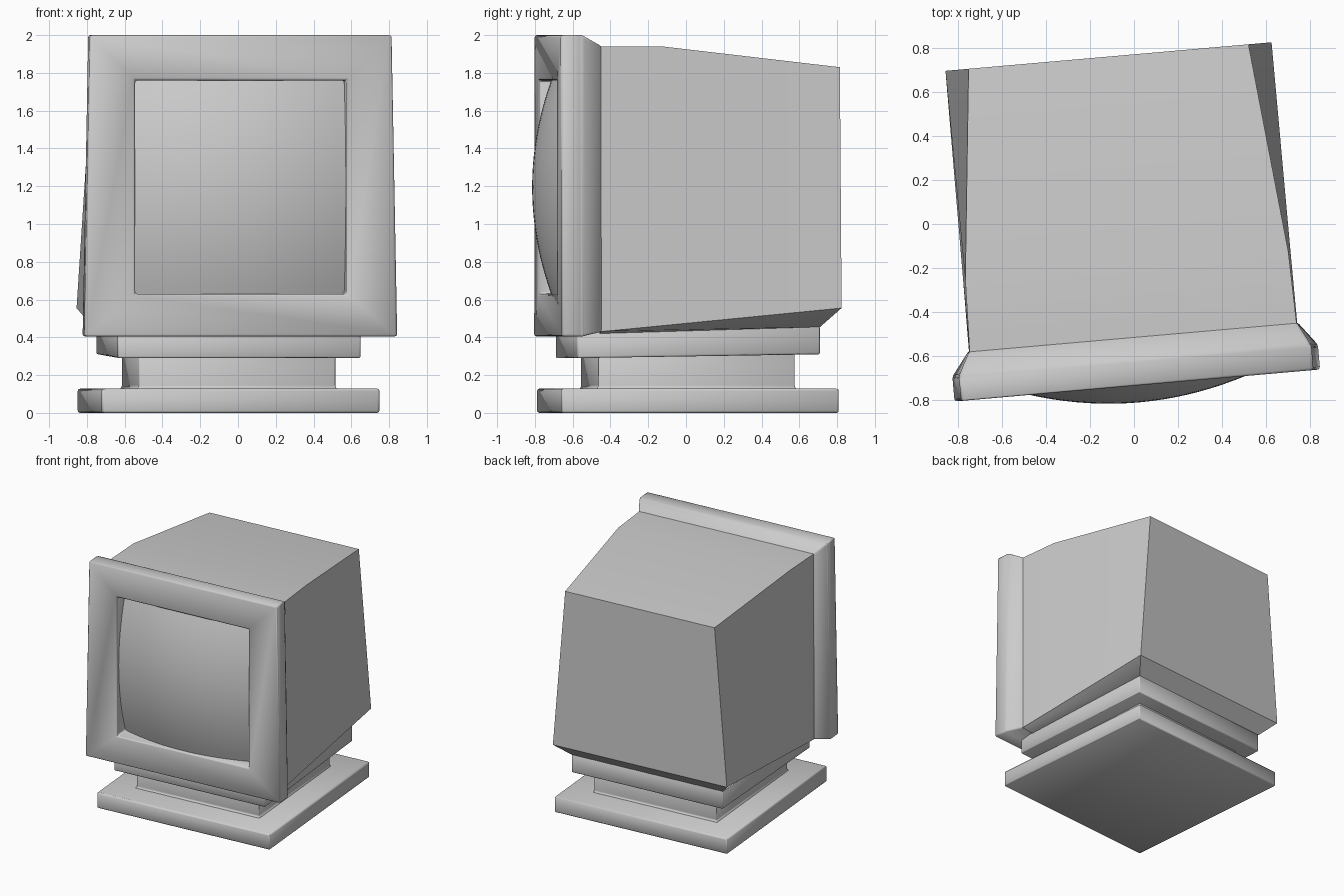
import bpy, bmesh, math
from mathutils import Matrix

cube = bpy.data.objects.get("Cube")
if cube:
    bpy.data.objects.remove(cube, do_unlink=True)

# Single casing colour
grey = bpy.data.materials.new("casing_grey")
grey.use_nodes = True
colour = (0.6, 0.6, 0.6, 1)
grey.diffuse_color = colour
grey.node_tree.nodes["Principled BSDF"].inputs["Base Color"].default_value = colour

# The whole unit is turned slightly about the vertical
TURN = Matrix.Translation((-0.05, 0.01, 0)) @ Matrix.Rotation(math.radians(5), 4, "Z")


def finish(name, bm, bevel=0.0):
    bmesh.ops.recalc_face_normals(bm, faces=bm.faces)
    mesh = bpy.data.meshes.new(name)
    bm.to_mesh(mesh)
    bm.free()
    mesh.materials.append(grey)
    ob = bpy.data.objects.new(name, mesh)
    bpy.context.collection.objects.link(ob)
    ob.matrix_world = TURN
    bpy.ops.object.select_all(action="DESELECT")
    ob.select_set(True)
    bpy.context.view_layer.objects.active = ob
    if bevel:
        mod = ob.modifiers.new("soft_edges", "BEVEL")
        mod.width, mod.segments = bevel, 3
        mod.limit_method, mod.angle_limit = "ANGLE", math.radians(25)
        mod.harden_normals = True
        bpy.ops.object.modifier_apply(modifier=mod.name)
    bpy.ops.object.shade_smooth_by_angle(angle=math.radians(32))
    return ob


def loft(name, rings, bevel=0.0):
    """Joins four-cornered rings of (x, y, z) and caps both ends."""
    bm = bmesh.new()
    loops = [[bm.verts.new(p) for p in ring] for ring in rings]
    for a, b in zip(loops, loops[1:]):
        for i in range(4):
            j = (i + 1) % 4
            bm.faces.new((a[i], a[j], b[j], b[i]))
    bm.faces.new(loops[0])
    bm.faces.new(loops[-1])
    return finish(name, bm, bevel)


def upright(y, low_half, top_half, low, top, back_lean=0.0):
    return [(-low_half, y, low), (low_half, y, low),
            (top_half, y + back_lean, top), (-top_half, y + back_lean, top)]


def slab(half, z_front, z_back):
    return [(-half, -half, z_front), (half, -half, z_front),
            (half, half, z_back), (-half, half, z_back)]


# Stand
loft("base_plate", [slab(0.738, 0, 0), slab(0.738, 0.128, 0.128)], 0.012)
loft("swivel_neck", [slab(0.535, 0.12, 0.12), slab(0.522, 0.14, 0.14),
                     slab(0.522, 0.32, 0.32)], 0.006)
loft("tilt_tray", [slab(0.646, 0.29, 0.31), slab(0.646, 0.425, 0.46)], 0.01)

# Screen surround with a recessed opening and a stepped rear edge
loft("bezel", [upright(-0.6, 0.56, 0.56, 0.63, 1.76),
               upright(-0.745, 0.56, 0.56, 0.63, 1.76),
               upright(-0.745, 0.832, 0.802, 0.405, 2.0),
               upright(-0.632, 0.832, 0.802, 0.405, 2.0),
               upright(-0.522, 0.748, 0.745, 0.43, 1.94)], 0.012)

# Rear housing, narrowing upward at the back
loft("rear_housing", [upright(-0.53, 0.747, 0.744, 0.43, 1.94),
                      upright(-0.2, 0.745, 0.735, 0.462, 1.94),
                      upright(0.752, 0.742, 0.637, 0.555, 1.83)])

# Sloping underside between the housing and the tray
bm = bmesh.new()
outer = [(-0.745, -0.525, 0.432), (0.745, -0.525, 0.432),
         (0.742, 0.752, 0.555), (-0.742, 0.752, 0.555)]
inner = [(-0.646, -0.525, 0.42), (0.646, -0.525, 0.42),
         (0.646, 0.646, 0.455), (-0.646, 0.646, 0.455)]
top, low = ([bm.verts.new(p) for p in ring] for ring in (outer, inner))
for i in range(4):
    j = (i + 1) % 4
    bm.faces.new((top[i], top[j], low[j], low[i]))
bm.faces.new(low)
bm.faces.new(top)
finish("housing_underside", bm)

# Bulging glass
bm = bmesh.new()
bmesh.ops.create_grid(bm, x_segments=20, y_segments=20, size=0.562)
for v in bm.verts:
    x, z = v.co.x, v.co.y
    v.co = (x, -0.822 + 0.32 * (x * x + z * z), 1.195 + z * 1.006)
glass = finish("screen_glass", bm)
if glass.data.polygons[0].normal.y > 0:
    glass.data.flip_normals()
